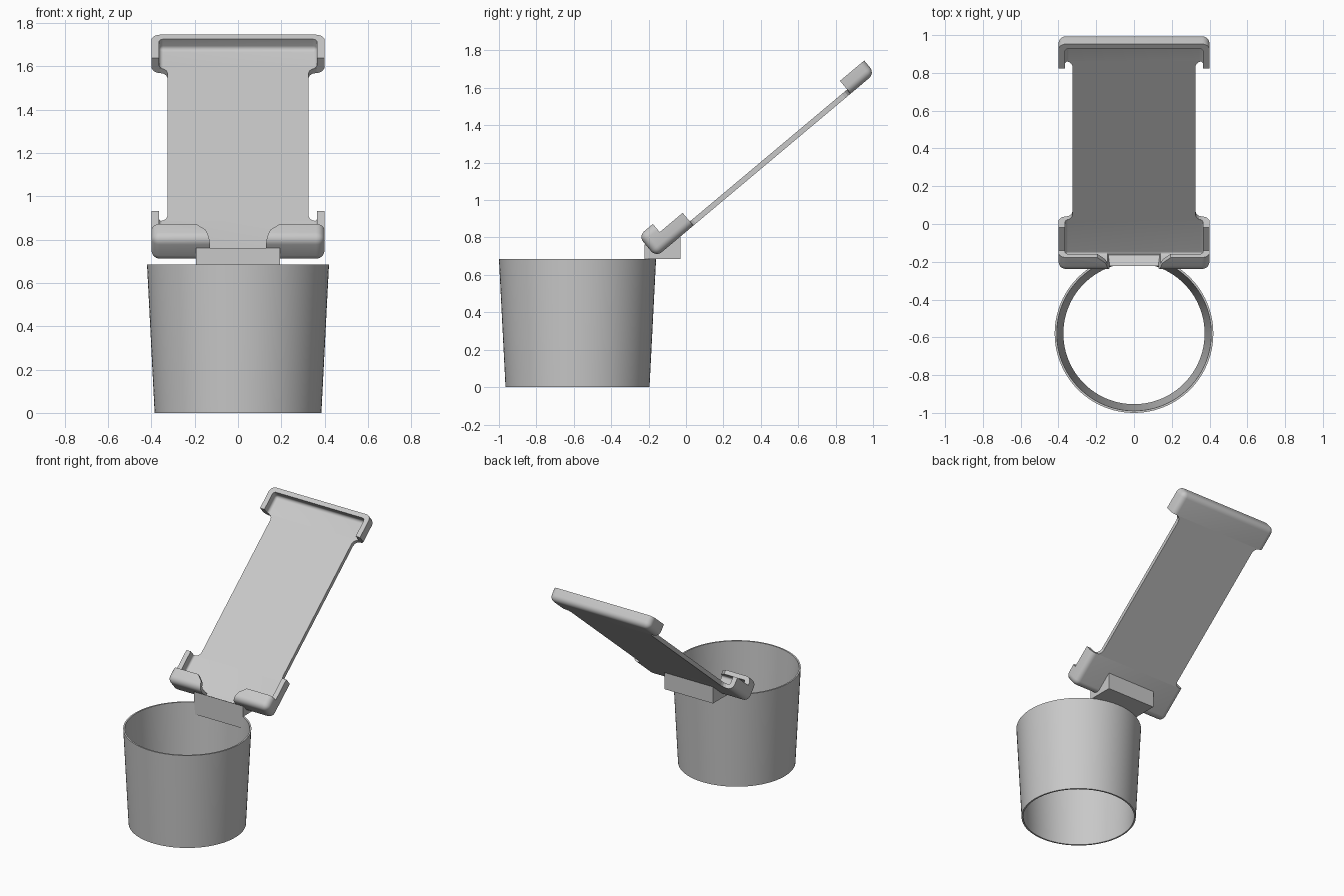
import bpy, bmesh, math

if "Cube" in bpy.data.objects:
    bpy.data.objects.remove(bpy.data.objects["Cube"], do_unlink=True)

TILT = math.radians(40)
HALF = 0.4            # half width of the trays
BACK, FRONT, RIM = 0.636, 0.665, 0.725   # heights of plate back, plate front, tray rim
CUP_Y, CUP_TOP = -0.58, 0.685

grey = bpy.data.materials.new("light_grey")
grey.use_nodes = True
color = (0.58, 0.58, 0.58, 1)
grey.diffuse_color = color
grey.node_tree.nodes["Principled BSDF"].inputs["Base Color"].default_value = color


def finish(name, bm, tilted=False):
    bmesh.ops.recalc_face_normals(bm, faces=bm.faces)
    mesh = bpy.data.meshes.new(name)
    bm.to_mesh(mesh)
    bm.free()
    mesh.materials.append(grey)
    obj = bpy.data.objects.new(name, mesh)
    bpy.context.collection.objects.link(obj)
    if tilted:
        obj.rotation_euler.x = TILT
    return obj


def box(name, x, y, z, bevel=0):
    """Tilted box from (min, max) ranges, with optional rounded edges."""
    bm = bmesh.new()
    bmesh.ops.create_cube(bm, size=1)
    for v in bm.verts:
        v.co = [r[0] if c < 0 else r[1] for c, r in zip(v.co, (x, y, z))]
    if bevel:
        bmesh.ops.bevel(bm, geom=bm.edges[:], offset=bevel, segments=6,
                        profile=0.5, affect='EDGES')
    return finish(name, bm, True)


def prism(name, points, vector, tilted=False):
    bm = bmesh.new()
    face = bm.faces.new([bm.verts.new(p) for p in points])
    ext = bmesh.ops.extrude_face_region(bm, geom=[face])["geom"]
    bmesh.ops.translate(bm, vec=vector,
                        verts=[v for v in ext if isinstance(v, bmesh.types.BMVert)])
    return finish(name, bm, tilted)


def activate(obj):
    bpy.ops.object.select_all(action='DESELECT')
    obj.select_set(True)
    bpy.context.view_layer.objects.active = obj


def cut(obj, cutters):
    for cutter in cutters:
        cutter.hide_render = True
        activate(obj)
        mod = obj.modifiers.new("cut", 'BOOLEAN')
        mod.operation = 'DIFFERENCE'
        mod.solver = 'EXACT'
        mod.object = cutter
        bpy.ops.object.modifier_apply(modifier=mod.name)
        bpy.data.objects.remove(cutter, do_unlink=True)


def smooth(obj):
    activate(obj)
    bpy.ops.object.shade_smooth_by_angle(angle=math.radians(30))


# Open tapered sleeve
bm = bmesh.new()
sides = 96
profile = [(0.385, 0), (0.42, CUP_TOP), (0.409, CUP_TOP), (0.374, 0)]
rings = []
for r, z in profile:
    rings.append([bm.verts.new((r * math.cos(math.tau * i / sides),
                                CUP_Y + r * math.sin(math.tau * i / sides), z))
                  for i in range(sides)])
for a, b in zip(rings, rings[1:] + rings[:1]):
    for i in range(sides):
        j = (i + 1) % sides
        bm.faces.new((a[i], a[j], b[j], b[i]))
smooth(finish("sleeve", bm))

# Flat filler between the sleeve wall and the bracket
spread = math.asin(0.195 / 0.408)
arc = [spread * (i / 8 - 1) for i in range(17)]
prism("bracket_filler", [(0.408 * math.sin(a), CUP_Y + 0.408 * math.cos(a), 0.6) for a in arc],
      (0, 0, 0.086))

# Bracket under the tilted tray
side = [(-0.222, CUP_TOP), (-0.222, 0.762), (-0.19, 0.745), (-0.155, 0.725),
        (-0.03, 0.81), (-0.03, CUP_TOP)]
prism("bracket", [(-0.195, y, z) for y, z in side], (0.39, 0, 0))

# Back plate, flared where it meets the trays
LOW, HIGH = 0.585, 1.683
flare = [(0.362, 0), (0.344, 0.005), (0.331, 0.018), (0.325, 0.036)]
right = [(x, LOW + d) for x, d in flare] + [(x, HIGH - d) for x, d in reversed(flare)]
outline = right + [(-x, y) for x, y in reversed(right)]
prism("back_plate", [(x, y, BACK) for x, y in outline], (0, 0, FRONT - BACK), True)

# Lower tray with hooked lip and central notch
lower = box("lower_tray", (-HALF, HALF), (0.324, 0.75), (BACK, 0.782), 0.04)
notch = [(-0.2, 0.43), (-0.15, 0.385), (-0.125, 0.31), (0.125, 0.31), (0.15, 0.385), (0.2, 0.43)]
cut(lower, [
    box("end_cutter", (-1, 1), (LOW, 1), (0, 1)),
    box("rim_cutter", (-1, 1), (0.425, 1), (RIM, 1)),
    box("cavity_cutter", (-0.365, 0.365), (0.352, 0.9), (FRONT, 0.752), 0.015),
    prism("notch_cutter", [(x, y, FRONT + 0.001) for x, y in notch], (0, 0, 0.3), True),
])
smooth(lower)

# Upper tray
upper = box("upper_tray", (-HALF, HALF), (1.5, 1.852), (BACK, 0.95), 0.04)
cut(upper, [
    box("end_cutter", (-1, 1), (1, HIGH), (0, 1.5)),
    box("rim_cutter", (-1, 1), (1, 2), (RIM, 1.5)),
    box("cavity_cutter", (-0.365, 0.365), (1.4, 1.82), (FRONT, 0.9), 0.02),
])
smooth(upper)
